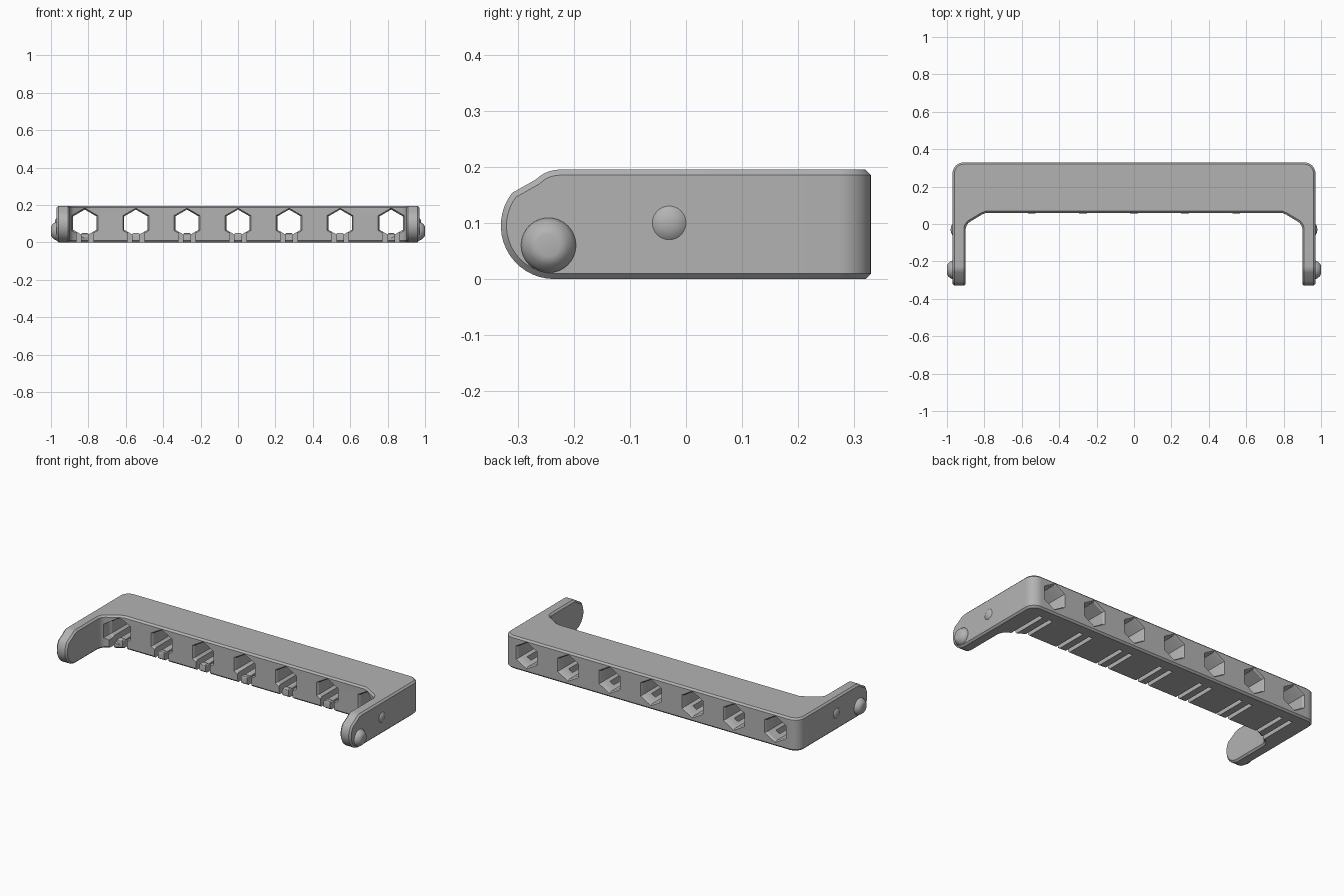
import bpy, bmesh, math
from mathutils import Matrix, Vector

cube = bpy.data.objects.get("Cube")
if cube:
    bpy.data.objects.remove(cube, do_unlink=True)

grey = bpy.data.materials.new("mid grey")
grey.use_nodes = True
COLOUR = (0.45, 0.45, 0.45, 1)
grey.diffuse_color = COLOUR
grey.node_tree.nodes["Principled BSDF"].inputs["Base Color"].default_value = COLOUR

HEIGHT, CHAMFER, JOIN_Y = 0.195, 0.01, -0.1
HOLES = [0.273 * i for i in range(-3, 4)]


def arc(cx, cy, r, start, end, n=8):
    angles = [math.radians(start + (end - start) * i / n) for i in range(n + 1)]
    return [(cx + r * math.cos(a), cy + r * math.sin(a)) for a in angles]


def finish(name, bm, smooth=True):
    bmesh.ops.recalc_face_normals(bm, faces=bm.faces)
    mesh = bpy.data.meshes.new(name)
    bm.to_mesh(mesh)
    bm.free()
    mesh.materials.append(grey)
    ob = bpy.data.objects.new(name, mesh)
    bpy.context.collection.objects.link(ob)
    if smooth:
        smooth_object(ob)
    return ob


def smooth_object(ob):
    bpy.ops.object.select_all(action='DESELECT')
    ob.select_set(True)
    bpy.context.view_layer.objects.active = ob
    bpy.ops.object.shade_smooth_by_angle(angle=math.radians(30))


def prism(bm, points, vector):
    face = bm.faces.new([bm.verts.new(p) for p in points])
    ext = bmesh.ops.extrude_face_region(bm, geom=[face])
    moved = [v for v in ext["geom"] if isinstance(v, bmesh.types.BMVert)]
    bmesh.ops.translate(bm, verts=moved, vec=vector)


def chamfer_caps(bm, axis):
    # Chamfer the rims of both caps, leaving the flat joint alone
    edges = []
    for e in bm.edges:
        a, b = (v.co for v in e.verts)
        flat = abs(a[axis] - b[axis]) < 1e-5
        joint = abs(a.y - JOIN_Y) < 1e-5 and abs(b.y - JOIN_Y) < 1e-5
        if flat and not joint:
            edges.append(e)
    bmesh.ops.bevel(bm, geom=edges, offset=CHAMFER, segments=1,
                    affect='EDGES', clamp_overlap=True)


# Crossbar with the rear part of both arms, drawn as a half plan and mirrored
half = [(0.90, JOIN_Y)]
half = ([(0.97, JOIN_Y)] + arc(0.91, 0.27, 0.06, 0, 90))
inner = [(0.79, 0.06), (0.81, 0.052)] + arc(0.85, -0.03, 0.05, 55, 0, 6) + [(0.90, JOIN_Y)]
plan = half + [(-x, y) for x, y in reversed(half)]
plan += [(-x, y) for x, y in reversed(inner)] + inner
bm = bmesh.new()
prism(bm, [(x, y, 0) for x, y in plan], Vector((0, 0, HEIGHT)))
chamfer_caps(bm, 2)
frame = finish("frame", bm, smooth=False)

# Hexagonal sockets, flared at both mouths
bm = bmesh.new()
stations = [(-0.05, 0.08), (0.06, 0.08), (0.072, 0.072),
            (0.318, 0.072), (0.33, 0.08), (0.4, 0.08)]
for hx in HOLES:
    rings = []
    for y, r in stations:
        rings.append([bm.verts.new((hx + x, y, z))
                      for x, z in arc(0, 0.103, r, 30, 330, 5)])
    for a, b in zip(rings, rings[1:]):
        for i in range(6):
            j = (i + 1) % 6
            bm.faces.new((a[i], a[j], b[j], b[i]))
    bm.faces.new(rings[0])
    bm.faces.new(rings[-1])
sockets = finish("socket_cutter", bm, smooth=False)

# Paired slits that free a springy tongue below each socket
bm = bmesh.new()
for hx in HOLES:
    for side in (-1, 1):
        place = Matrix.Translation((hx + side * 0.033, 0.13, 0.01))
        bmesh.ops.create_cube(bm, size=1, matrix=place @ Matrix.Diagonal((0.025, 0.26, 0.1, 1)))
slits = finish("slit_cutter", bm, smooth=False)

bpy.context.view_layer.objects.active = frame
for cutter in (sockets, slits):
    mod = frame.modifiers.new("cut", 'BOOLEAN')
    mod.operation, mod.solver, mod.object = 'DIFFERENCE', 'EXACT', cutter
    bpy.ops.object.modifier_apply(modifier=mod.name)
    cutter.hide_render = True
    cutter.hide_set(True)
for cutter in (sockets, slits):
    bpy.data.objects.remove(cutter, do_unlink=True)
smooth_object(frame)

# Rounded catch at the front of every tongue
for n, hx in enumerate(HOLES):
    bm = bmesh.new()
    place = Matrix.Translation((hx, 0.073, 0.03))
    bmesh.ops.create_cube(bm, size=1, matrix=place @ Matrix.Diagonal((0.041, 0.035, 0.04, 1)))
    top = [e for e in bm.edges if all(v.co.z > 0.04 for v in e.verts)]
    bmesh.ops.bevel(bm, geom=top, offset=0.01, segments=3, profile=0.5, affect='EDGES')
    finish(f"tongue_catch_{n + 1}", bm)

# Side outline of the arm ends
outline = [(JOIN_Y, HEIGHT)] + arc(-0.225, 0.135, 0.06, 90, 135, 5)
outline += arc(-0.235, 0.095, 0.095, 142, 270, 16) + [(JOIN_Y, 0)]


def dome(name, side, y, z, profile):
    # Turned knob: profile lists (height along x, radius), ending near the tip
    bm = bmesh.new()
    rings = [[bm.verts.new((side * x, y + a, z + b)) for a, b in arc(0, 0, r, 0, 348.75, 31)]
             for x, r in profile]
    for a, b in zip(rings, rings[1:]):
        for i in range(32):
            j = (i + 1) % 32
            bm.faces.new((a[i], a[j], b[j], b[i]))
    bm.faces.new(rings[0])
    bm.faces.new(rings[-1])
    finish(name, bm)


for label, side in (("left", 1), ("right", -1)):
    bm = bmesh.new()
    prism(bm, [(side * 0.90, y, z) for y, z in outline], Vector((side * 0.07, 0, 0)))
    chamfer_caps(bm, 0)
    finish(label + "_arm_end", bm)
    dome(label + "_pivot_peg", side, -0.245, 0.06,
         [(0.95, 0.049), (0.973, 0.049), (0.984, 0.043), (0.993, 0.035),
          (0.998, 0.028), (1.0, 0.02)])
    dome(label + "_detent_bump", side, -0.03, 0.1,
         [(0.96, 0.03), (0.97, 0.03), (0.974, 0.025), (0.978, 0.016), (0.98, 0.006)])
